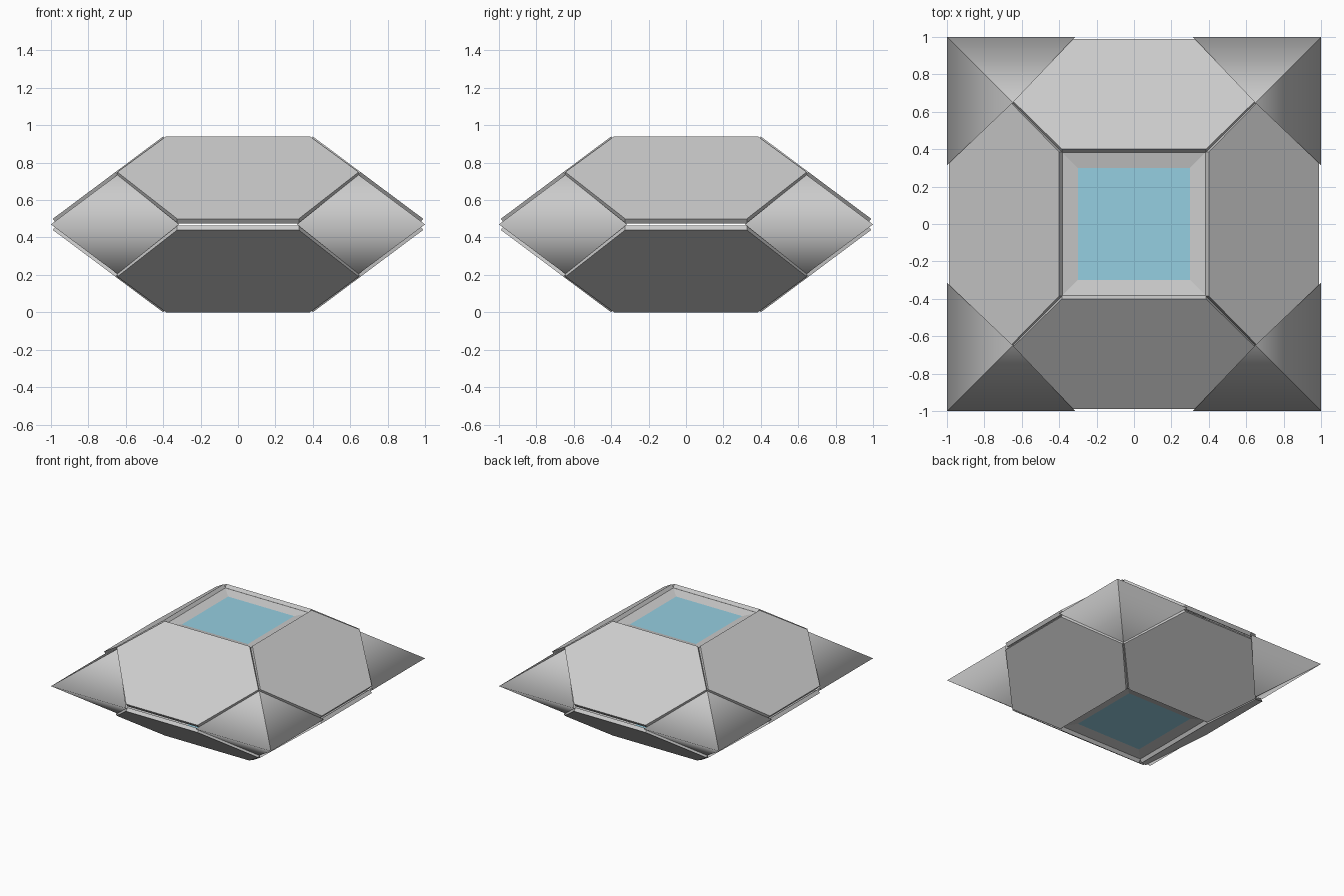
import bpy, bmesh, math
from mathutils import Vector, Matrix

if "Cube" in bpy.data.objects:
    bpy.data.objects.remove(bpy.data.objects["Cube"])

MID = 0.47            # height of the widest line
SLOPE = 0.746         # rise over run of every sloping side
NORMAL = Vector((0, -SLOPE, 1)).normalized()
FLIP = Matrix.Translation((0, 0, 2 * MID)) @ Matrix.Diagonal((1, 1, -1, 1))

glass_mat = bpy.data.materials.new("pane_blue")
glass_mat.diffuse_color = (0.30, 0.62, 0.75, 1)
glass_mat.use_nodes = True
glass_mat.node_tree.nodes["Principled BSDF"].inputs["Base Color"].default_value = glass_mat.diffuse_color


def make(name, verts, faces, matrix=Matrix(), smooth=False, sharp=None, closed=True):
    bm = bmesh.new()
    vs = [bm.verts.new(matrix @ Vector(v)) for v in verts]
    for f in faces:
        bm.faces.new([vs[i] for i in f])
    if closed:
        bmesh.ops.recalc_face_normals(bm, faces=bm.faces)
    elif matrix.determinant() < 0:
        bmesh.ops.reverse_faces(bm, faces=bm.faces)
    for f in bm.faces:
        f.smooth = smooth
    if sharp:
        for e in bm.edges:
            if {vs.index(v) for v in e.verts} in sharp:
                e.smooth = False
    me = bpy.data.meshes.new(name)
    bm.to_mesh(me)
    bm.free()
    ob = bpy.data.objects.new(name, me)
    bpy.context.collection.objects.link(ob)
    return ob


# Hexagonal plate outline on the front slope, x and y only
half = [(0.385, -0.40), (0.645, -0.655), (0.325, -0.99)]
outline = [(-x, y) for x, y in half] + [(x, y) for x, y in reversed(half)]
outer = [Vector((x, y, 0.94 + SLOPE * (y + 0.40))) for x, y in outline]
inner = [v - NORMAL * 0.031 for v in outer]
plate_faces = [range(6), range(11, 5, -1)]
plate_faces += [(i, i + 6, (i + 1) % 6 + 6, (i + 1) % 6) for i in range(6)]

# Corner point: two sides meeting on the diagonal, soft across the widest line
t, s = 0.645, 0.315
rise = SLOPE * (1 - t)
corner = [(1, -1, MID), (t, -t, MID + rise), (t, -t, MID - rise), (s, -1, MID), (1, -s, MID)]
corner_faces = [(3, 0, 1), (0, 3, 2), (0, 4, 1), (4, 0, 2)]

for q in range(4):
    rot = Matrix.Rotation(q * math.pi / 2, 4, 'Z')
    make(f"corner_point_{q}", corner, corner_faces, rot, True,
         [{0, 1}, {0, 2}], closed=False)
    for level, m in (("upper", rot), ("lower", FLIP @ rot)):
        make(f"{level}_plate_{q}", outer + inner, plate_faces, m)

# Recessed window frame and pane at top and bottom
square = [(-1, -1), (1, -1), (1, 1), (-1, 1)]
ring = [(x * r, y * r, z) for r, z in ((0.39, 0.915), (0.30, 0.897)) for x, y in square]
ring_faces = [(i, (i + 1) % 4, (i + 1) % 4 + 4, i + 4) for i in range(4)]
for level, m in (("top", Matrix()), ("bottom", FLIP)):
    make(f"{level}_window_frame", ring, ring_faces, m, True,
         [{i, i + 4} for i in range(4)], closed=False)
    pane = make(f"{level}_window_pane", ring[4:], [range(4)], m, closed=False)
    pane.data.materials.append(glass_mat)
